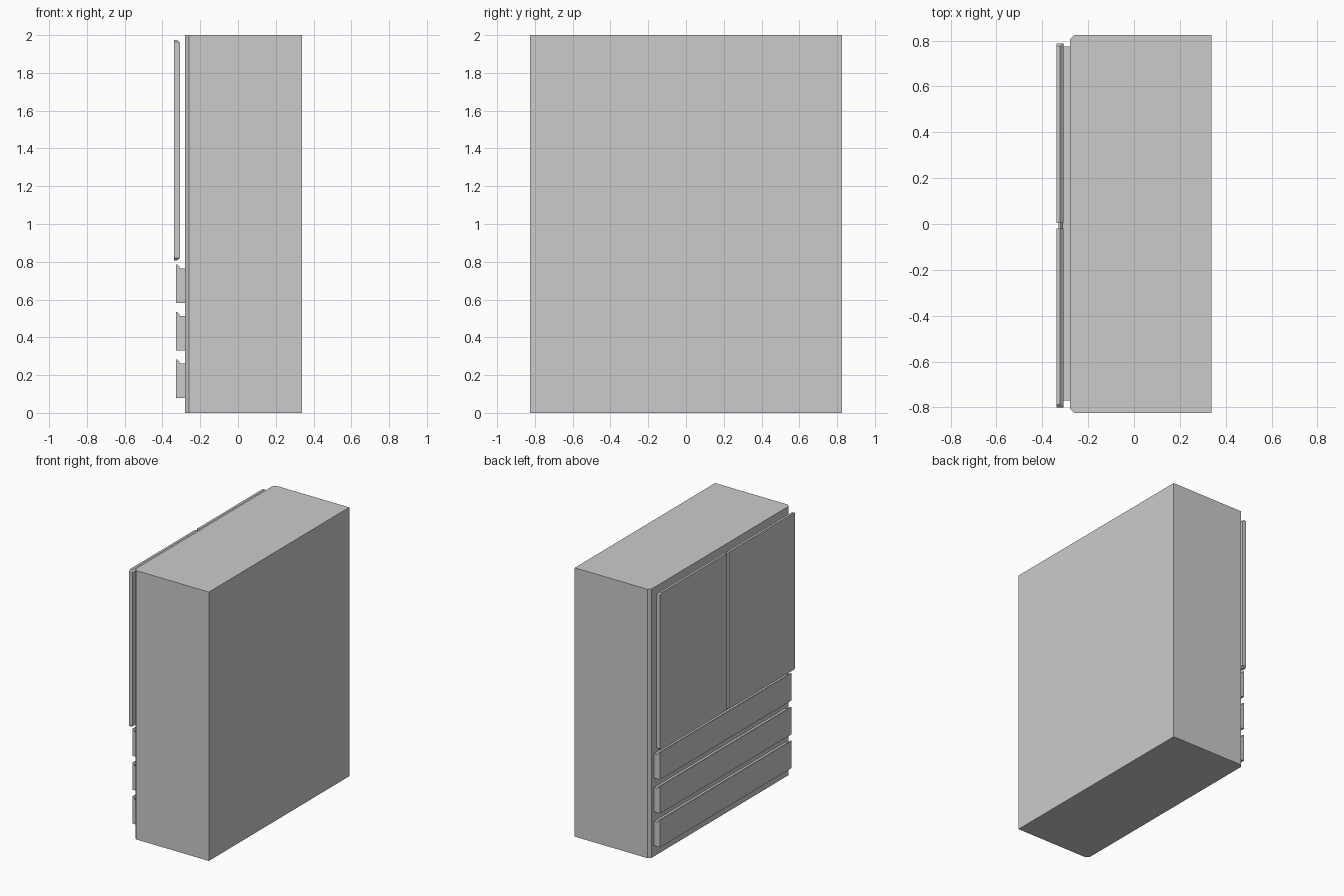
import bpy, bmesh

if "Cube" in bpy.data.objects:
    bpy.data.objects.remove(bpy.data.objects["Cube"])


def prism(name, profile, axis, a, b):
    """Extrude a closed 2D profile: 'z' takes (x, y) points, 'y' takes (x, z) points."""
    bm = bmesh.new()
    place = (lambda p: (p[0], p[1], a)) if axis == 'z' else (lambda p: (p[0], a, p[1]))
    face = bm.faces.new([bm.verts.new(place(p)) for p in profile])
    ext = bmesh.ops.extrude_face_region(bm, geom=[face])
    shift = (0, 0, b - a) if axis == 'z' else (0, b - a, 0)
    bmesh.ops.translate(bm, vec=shift,
                        verts=[v for v in ext['geom'] if isinstance(v, bmesh.types.BMVert)])
    bmesh.ops.recalc_face_normals(bm, faces=bm.faces)
    mesh = bpy.data.meshes.new(name)
    bm.to_mesh(mesh)
    bm.free()
    obj = bpy.data.objects.new(name, mesh)
    bpy.context.collection.objects.link(obj)
    return obj


# Cabinet body with the two front vertical edges chamfered
X0, X1, Y, C = -0.28, 0.338, 0.825, 0.02
prism("cabinet_body", [(X1, -Y), (X1, Y), (X0 + C, Y), (X0, Y - C),
                       (X0, -Y + C), (X0 + C, -Y)], 'z', 0.0, 2.0)

# Door panels: thin slabs standing off the body, back edges bevelled top and bottom
door = [(-0.339, 0.808), (-0.322, 0.808), (-0.307, 0.82),
        (-0.307, 1.96), (-0.322, 1.975), (-0.339, 1.975)]
for name, ya, yb, outer in (("left_door", 0.005, 0.788, 0.788),
                            ("right_door", -0.80, -0.02, -0.80)):
    obj = prism(name, door, 'y', ya, yb)
    # clip the outer corners
    bm = bmesh.new()
    bm.from_mesh(obj.data)
    side = 1 if outer > 0 else -1
    for zc, up in ((1.975, 1), (0.808, -1)):
        geom = bm.verts[:] + bm.edges[:] + bm.faces[:]
        cut = bmesh.ops.bisect_plane(bm, geom=geom, plane_co=(0, outer - side * 0.012, zc),
                                     plane_no=(0, side, up), clear_outer=True)
        edges = [e for e in cut['geom_cut'] if isinstance(e, bmesh.types.BMEdge)]
        bmesh.ops.holes_fill(bm, edges=edges)
    bmesh.ops.recalc_face_normals(bm, faces=bm.faces)
    bm.to_mesh(obj.data)
    bm.free()

# Drawer fronts with a finger lip along the top
drawer = [(-0.329, 0.0), (-0.28, 0.0), (-0.28, 0.182), (-0.311, 0.182),
          (-0.311, 0.193), (-0.321, 0.203), (-0.329, 0.203)]
for i in range(3):
    z = 0.079 + i * 0.2515
    prism(f"drawer_front_{i + 1}", [(x, h + z) for x, h in drawer], 'y', -0.77, 0.775)
